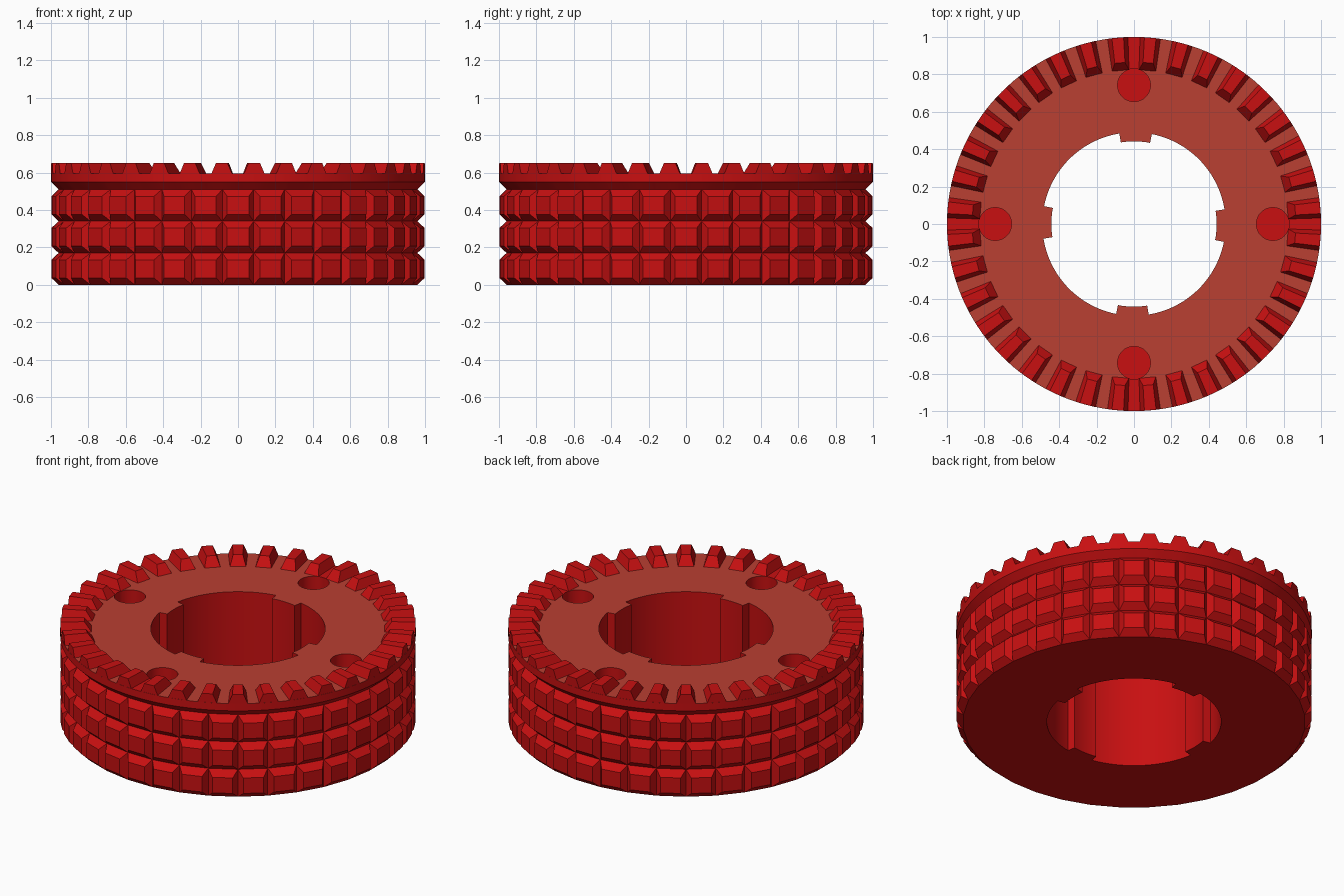
import bpy, bmesh, math
from mathutils import Vector

if "Cube" in bpy.data.objects:
    bpy.data.objects.remove(bpy.data.objects["Cube"])

TOP, HEIGHT = 0.595, 0.65          # deck height, tooth tip height
COUNT = 36                         # teeth and tread blocks around the wheel
PITCH = 360 / COUNT
GROOVE_R = 0.963


def material(name, rgb):
    m = bpy.data.materials.new(name)
    m.diffuse_color = (*rgb, 1)
    m.use_nodes = True
    m.node_tree.nodes["Principled BSDF"].inputs["Base Color"].default_value = m.diffuse_color
    return m


RED = material("bright_red", (0.58, 0.005, 0.0055))
DECK = material("faded_red", (0.49, 0.05, 0.032))


def polar(r, deg, z):
    a = math.radians(deg)
    return Vector((r * math.cos(a), r * math.sin(a), z))


def finish(name, bm, recalc=False):
    if recalc:
        bmesh.ops.recalc_face_normals(bm, faces=bm.faces)
    me = bpy.data.meshes.new(name)
    bm.to_mesh(me)
    bm.free()
    ob = bpy.data.objects.new(name, me)
    bpy.context.collection.objects.link(ob)
    me.materials.append(RED)
    me.materials.append(DECK)
    return ob


def activate(ob):
    bpy.ops.object.select_all(action='DESELECT')
    ob.select_set(True)
    bpy.context.view_layer.objects.active = ob


def frustum(bm, base, tip):
    """Tapered block without its hidden base."""
    b = [bm.verts.new(p) for p in base]
    t = [bm.verts.new(p) for p in tip]
    bm.faces.new(t)
    for i in range(4):
        j = (i + 1) % 4
        bm.faces.new((b[i], b[j], t[j], t[i]))


def chord(r, deg):
    """Radius on a 36-sided polygon with corners at the tread grooves."""
    off = deg - PITCH * round(deg / PITCH)
    return r * math.cos(math.radians(PITCH / 2)) / math.cos(math.radians(off))


# Wheel body: turned profile, (radius, height, polygonal ring)
profile = [(0.49, 0, False), (GROOVE_R, 0, True), (GROOVE_R, 0.51, True),
           (1, 0.55, False), (1, TOP, False), (0.83, TOP, False), (0.49, TOP, False)]
bm = bmesh.new()
STEPS = 144
rings = []
for k in range(STEPS):
    a = k * 360 / STEPS
    rings.append([bm.verts.new(polar(chord(r, a) if poly else r, a, z)) for r, z, poly in profile])
for k in range(STEPS):
    p, q = rings[k], rings[(k + 1) % STEPS]
    for i in range(len(profile)):
        j = (i + 1) % len(profile)
        f = bm.faces.new((p[i], q[i], q[j], p[j]))
        # deck and valleys are faded, except the four valleys beside the holes
        mid = (k + 0.5) * 360 / STEPS
        near_axis = abs(mid - 90 * round(mid / 90)) < 2.5
        f.material_index = 1 if i == 5 or (i == 4 and not near_axis) else 0
body = finish("wheel_body", bm, True)

# Four blind round holes in the deck
bm = bmesh.new()
for k in range(4):
    made = bmesh.ops.create_cone(bm, cap_ends=True, segments=32, radius1=0.088, radius2=0.088, depth=0.4)
    bmesh.ops.translate(bm, verts=made["verts"], vec=polar(0.742, 90 * k, TOP))
cutter = finish("hole_cutter", bm, True)
cutter.hide_render = True
activate(body)
mod = body.modifiers.new("holes", 'BOOLEAN')
mod.operation = 'DIFFERENCE'
mod.solver = 'EXACT'
mod.object = cutter
bpy.ops.object.modifier_apply(modifier=mod.name)
bpy.data.objects.remove(cutter)
bpy.ops.object.shade_smooth_by_angle(angle=math.radians(25))

# Four key ribs in the bore
bm = bmesh.new()
for k in range(4):
    rows = []
    for i in range(9):
        a = 90 * k - 1 + (i / 4 - 1) * 10.2
        rows.append([bm.verts.new(polar(r, a, z)) for r, z in
                     ((0.442, 0), (0.491, 0), (0.491, TOP), (0.442, TOP))])
    for p, q in zip(rows, rows[1:]):
        for i in range(4):
            j = (i + 1) % 4
            f = bm.faces.new((p[i], q[i], q[j], p[j]))
            f.material_index = 1 if i == 2 else 0
    bm.faces.new(rows[0])
    bm.faces.new(rows[-1])
keys = finish("bore_keys", bm, True)
activate(keys)
bpy.ops.object.shade_smooth_by_angle(angle=math.radians(25))

# Crown teeth around the deck
bm = bmesh.new()
for k in range(COUNT):
    a = (k + 0.5) * PITCH
    block = []
    for r0, half, z in ((0.825, 3.15, TOP), (0.865, 1.8, HEIGHT)):
        block.append([polar(r0, a - half, z), polar(1, a - half, z),
                      polar(1, a + half, z), polar(r0, a + half, z)])
    frustum(bm, *block)
finish("crown_teeth", bm)

# Three rows of tread blocks on the rim
bm = bmesh.new()
for row in range(3):
    z0 = row * 0.17
    for k in range(COUNT):
        a = k * PITCH
        block = []
        for r, half, inset in ((GROOVE_R, PITCH / 2, 0), (1, 3.3, 0.037)):
            lo, hi = z0 + inset, z0 + 0.17 - inset
            block.append([polar(r, a - half, lo), polar(r, a + half, lo),
                          polar(r, a + half, hi), polar(r, a - half, hi)])
        frustum(bm, *block)
bmesh.ops.remove_doubles(bm, verts=bm.verts, dist=0.0005)
finish("tread_blocks", bm)
